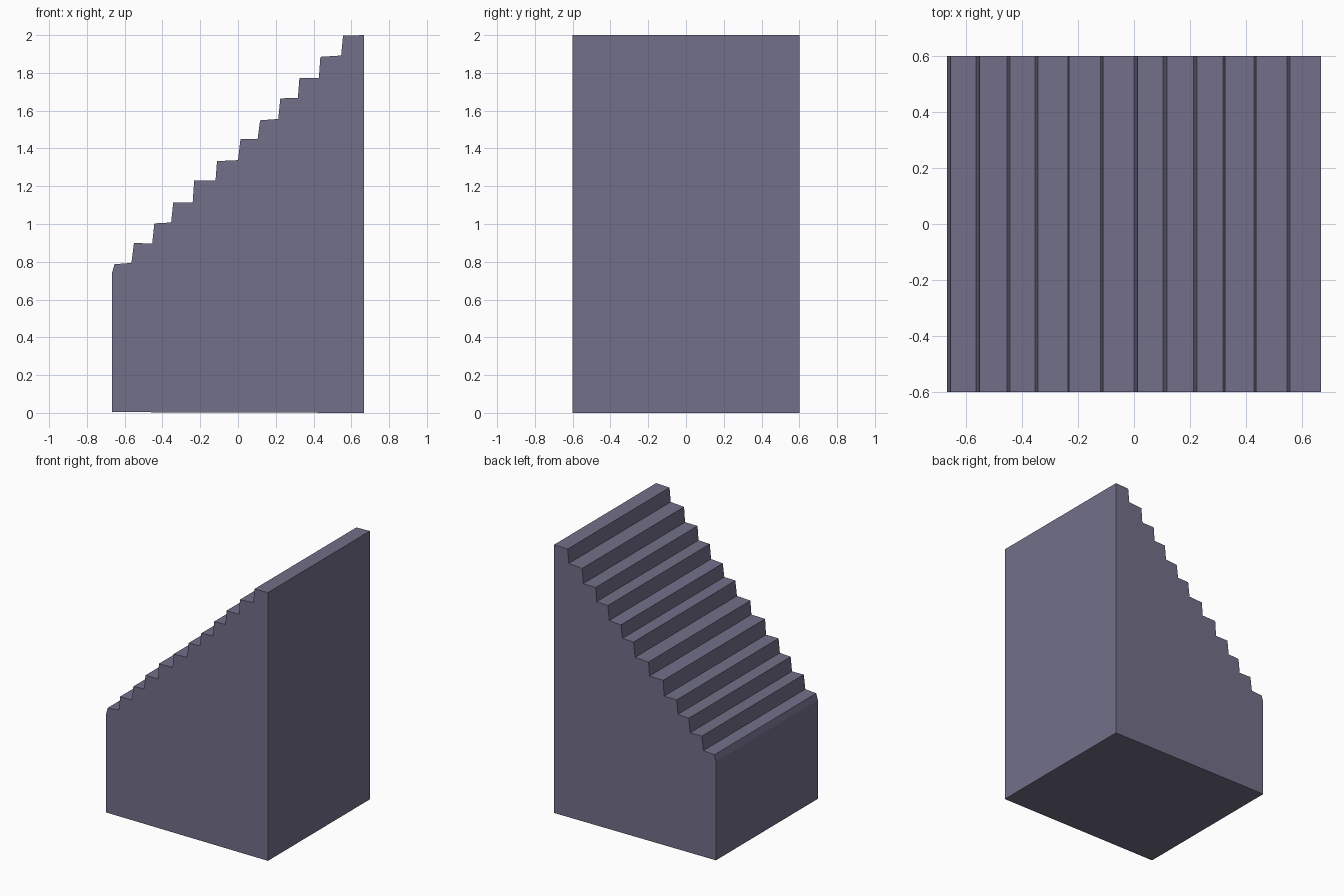
import bpy, bmesh

if "Cube" in bpy.data.objects:
    bpy.data.objects.remove(bpy.data.objects["Cube"])

HALF_DEPTH = 0.6

# Steps: riser foot x, riser head x, tread z at front, tread z at back
steps = [
    (-0.667, -0.654, 0.787, 0.794), (-0.564, -0.551, 0.899, 0.897),
    (-0.454, -0.443, 1.003, 1.008), (-0.354, -0.343, 1.113, 1.113),
    (-0.240, -0.232, 1.229, 1.231), (-0.119, -0.111, 1.333, 1.338),
    (0.000, 0.013, 1.449, 1.451), (0.104, 0.117, 1.549, 1.556),
    (0.213, 0.224, 1.665, 1.668), (0.317, 0.325, 1.773, 1.773),
    (0.428, 0.436, 1.885, 1.892), (0.546, 0.556, 1.997, 2.000),
]

# Side profile: base, low front wall, staircase, tall back wall
profile = [(0.667, 0.0), (-0.667, 0.004)]
foot_z = 0.74
for foot, head, z_front, z_back in steps:
    profile += [(foot, foot_z), (head, z_front)]
    foot_z = z_back
profile.append((0.667, 2.0))

# Extrude the profile across the stair width
bm = bmesh.new()
face = bm.faces.new([bm.verts.new((x, -HALF_DEPTH, z)) for x, z in profile])
ext = bmesh.ops.extrude_face_region(bm, geom=[face])
moved = [g for g in ext["geom"] if isinstance(g, bmesh.types.BMVert)]
bmesh.ops.translate(bm, verts=moved, vec=(0, 2 * HALF_DEPTH, 0))
bmesh.ops.recalc_face_normals(bm, faces=bm.faces)
mesh = bpy.data.meshes.new("stair_block")
bm.to_mesh(mesh)
bm.free()

# Purple-grey stone
stone = bpy.data.materials.new("stone")
stone.diffuse_color = (0.17, 0.16, 0.25, 1)
stone.use_nodes = True
stone.node_tree.nodes["Principled BSDF"].inputs["Base Color"].default_value = stone.diffuse_color
mesh.materials.append(stone)
stairs = bpy.data.objects.new("stair_block", mesh)
bpy.context.collection.objects.link(stairs)
